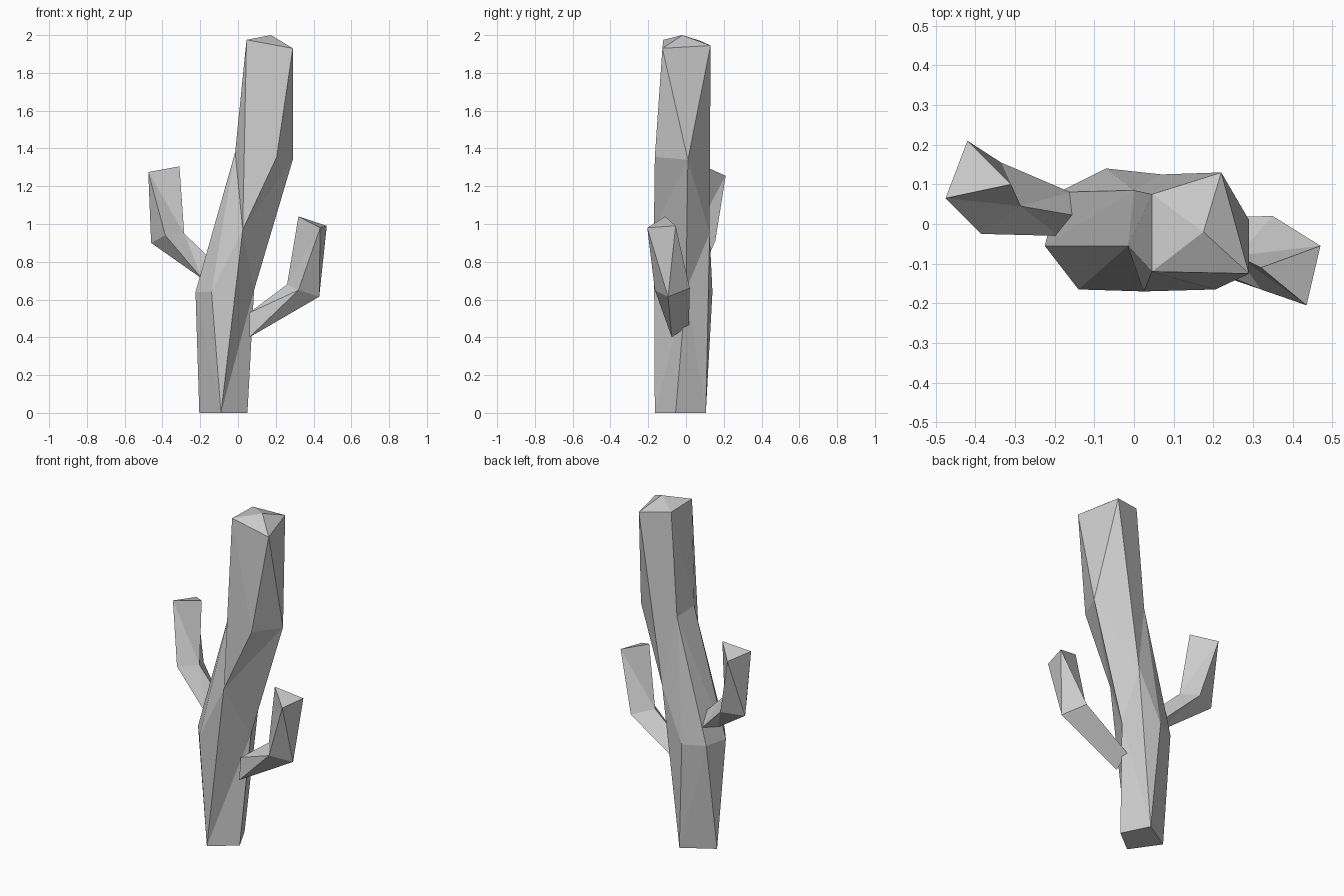
import bpy
import bmesh
from mathutils import Vector

cube = bpy.data.objects.get("Cube")
if cube:
    bpy.data.objects.remove(cube, do_unlink=True)

grey = bpy.data.materials.new("plain_grey")
grey.use_nodes = True
colour = (0.6, 0.6, 0.6, 1)
grey.diffuse_color = colour
grey.node_tree.nodes["Principled BSDF"].inputs["Base Color"].default_value = colour


def loft(name, points, rings, apex=None):
    """Skin rings of named points; a repeated name makes a column taper to a corner."""
    bm = bmesh.new()
    verts = {key: bm.verts.new(Vector(co)) for key, co in points.items()}

    def face(keys):
        unique = list(dict.fromkeys(keys))
        if len(unique) > 2:
            bm.faces.new([verts[k] for k in unique])

    for low, high in zip(rings, rings[1:]):
        low, high = low.split(), high.split()
        for i in range(len(low)):
            j = (i + 1) % len(low)
            face((low[i], low[j], high[j], high[i]))

    # Close the base, then close the tip flat or to a point
    face(rings[0].split())
    tip = list(dict.fromkeys(rings[-1].split()))
    if apex:
        for a, b in zip(tip, tip[1:] + tip[:1]):
            face((a, b, apex))
    else:
        face(tip)

    bmesh.ops.triangulate(bm, faces=bm.faces[:], quad_method='SHORT_EDGE')
    bmesh.ops.recalc_face_normals(bm, faces=bm.faces[:])
    mesh = bpy.data.meshes.new(name)
    bm.to_mesh(mesh)
    bm.free()
    mesh.materials.append(grey)
    obj = bpy.data.objects.new(name, mesh)
    bpy.context.scene.collection.objects.link(obj)
    return obj


# Leaning trunk with a faceted, pointed top
loft("trunk", {
    "foot_left": (-.205, 0, 0), "foot_front": (-.09, -.165, 0),
    "foot_right": (.05, -.055, 0), "foot_back": (-.03, .105, 0),
    "low_left": (-.225, -.055, .64), "low_front": (-.14, -.165, .64),
    "low_right": (.085, 0, .65), "low_back": (-.07, .14, .64),
    "low_corner": (-.19, .08, .64),
    "waist_front": (.025, -.17, .97), "waist_back": (.07, .125, .95),
    "high_left": (-.015, -.055, 1.38), "high_front": (.205, -.165, 1.355),
    "high_right": (.29, .01, 1.34), "high_corner": (0, .085, 1.36),
    "top_left": (.045, -.12, 1.975), "top_front": (.29, -.125, 1.93),
    "top_back": (.22, .13, 1.945), "top_corner": (.045, .075, 1.97),
    "peak": (.175, -.02, 2),
}, [
    "foot_left foot_front foot_front foot_front foot_right foot_back foot_back foot_left",
    "low_left low_front waist_front waist_front low_right waist_back low_back low_corner",
    "high_left high_left waist_front high_front high_right waist_back high_corner high_corner",
    "top_left top_left top_left top_front top_back top_back top_corner top_corner",
], apex="peak")

# Higher arm on the model's right
loft("right_arm", {
    "root_low": (-.19, -.03, .71), "root_top": (-.14, .02, .81),
    "root_back": (-.16, .08, .74),
    "elbow_front": (-.385, -.025, .94), "elbow_inner": (-.285, .045, .95),
    "elbow_back": (-.335, .155, .91), "elbow_outer": (-.46, .1, .9),
    "tip_outer": (-.475, .065, 1.275), "tip_inner": (-.31, .1, 1.305),
    "tip_back": (-.42, .21, 1.255),
}, [
    "root_low root_top root_back root_low",
    "elbow_front elbow_inner elbow_back elbow_outer",
    "tip_outer tip_inner tip_back tip_outer",
])

# Lower arm on the model's left
loft("left_arm", {
    "root_low": (.06, -.075, .4), "root_back": (.06, .015, .465),
    "root_top": (.06, -.06, .53),
    "elbow_front": (.32, -.165, .65), "elbow_outer": (.43, -.095, .615),
    "elbow_back": (.35, .02, .66), "elbow_inner": (.26, -.08, .68),
    "tip_front": (.435, -.205, .98), "tip_outer": (.47, -.055, .99),
    "tip_inner": (.32, -.11, 1.04),
}, [
    "root_low root_low root_back root_top",
    "elbow_front elbow_outer elbow_back elbow_inner",
    "tip_front tip_front tip_outer tip_inner",
])
